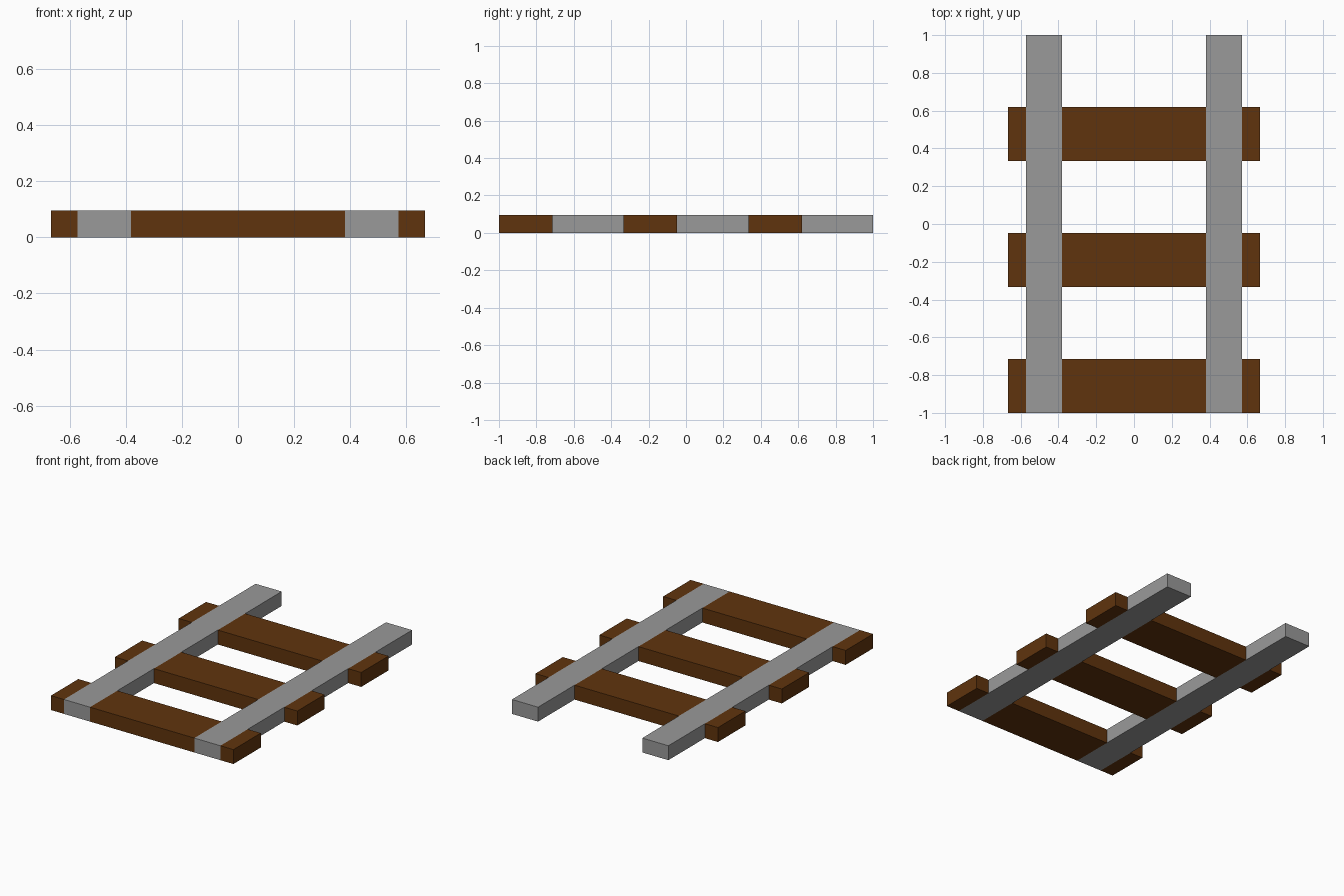
import bpy
import bmesh
from mathutils import Matrix, Vector

default = bpy.data.objects.get("Cube")
if default:
    bpy.data.objects.remove(default, do_unlink=True)

U = 2 / 21  # one building unit; the track is 21 units long


def make_material(name, rgb):
    mat = bpy.data.materials.new(name)
    mat.use_nodes = True
    color = (*rgb, 1)
    mat.diffuse_color = color
    bsdf = next(n for n in mat.node_tree.nodes if n.type == "BSDF_PRINCIPLED")
    bsdf.inputs["Base Color"].default_value = color
    return mat


def make_blocks(name, mat, spans, y0, y1):
    """One object of boxes, one unit tall, with the given x spans (in units)."""
    bm = bmesh.new()
    for x0, x1 in spans:
        centre = Vector(((x0 + x1) / 2, (y0 + y1) / 2, 0.5)) * U
        size = Vector((x1 - x0, y1 - y0, 1)) * U
        bmesh.ops.create_cube(bm, size=1, matrix=Matrix.LocRotScale(centre, None, size))
    mesh = bpy.data.meshes.new(name)
    bm.to_mesh(mesh)
    bm.free()
    mesh.materials.append(mat)
    obj = bpy.data.objects.new(name, mesh)
    bpy.context.collection.objects.link(obj)


steel = make_material("grey steel", (0.32, 0.32, 0.32))
wood = make_material("brown wood", (0.117, 0.034, 0.004))

# Rails running the full length
make_blocks("left_rail", steel, [(4, 6)], -10.5, 10.5)
make_blocks("right_rail", steel, [(-6, -4)], -10.5, 10.5)

# Sleepers, flush with the rails and fitted between and outside them
for i, label in enumerate(("front", "middle", "back")):
    y = -10.5 + 7 * i
    make_blocks(label + "_sleeper", wood, [(-7, -6), (-4, 4), (6, 7)], y, y + 3)
